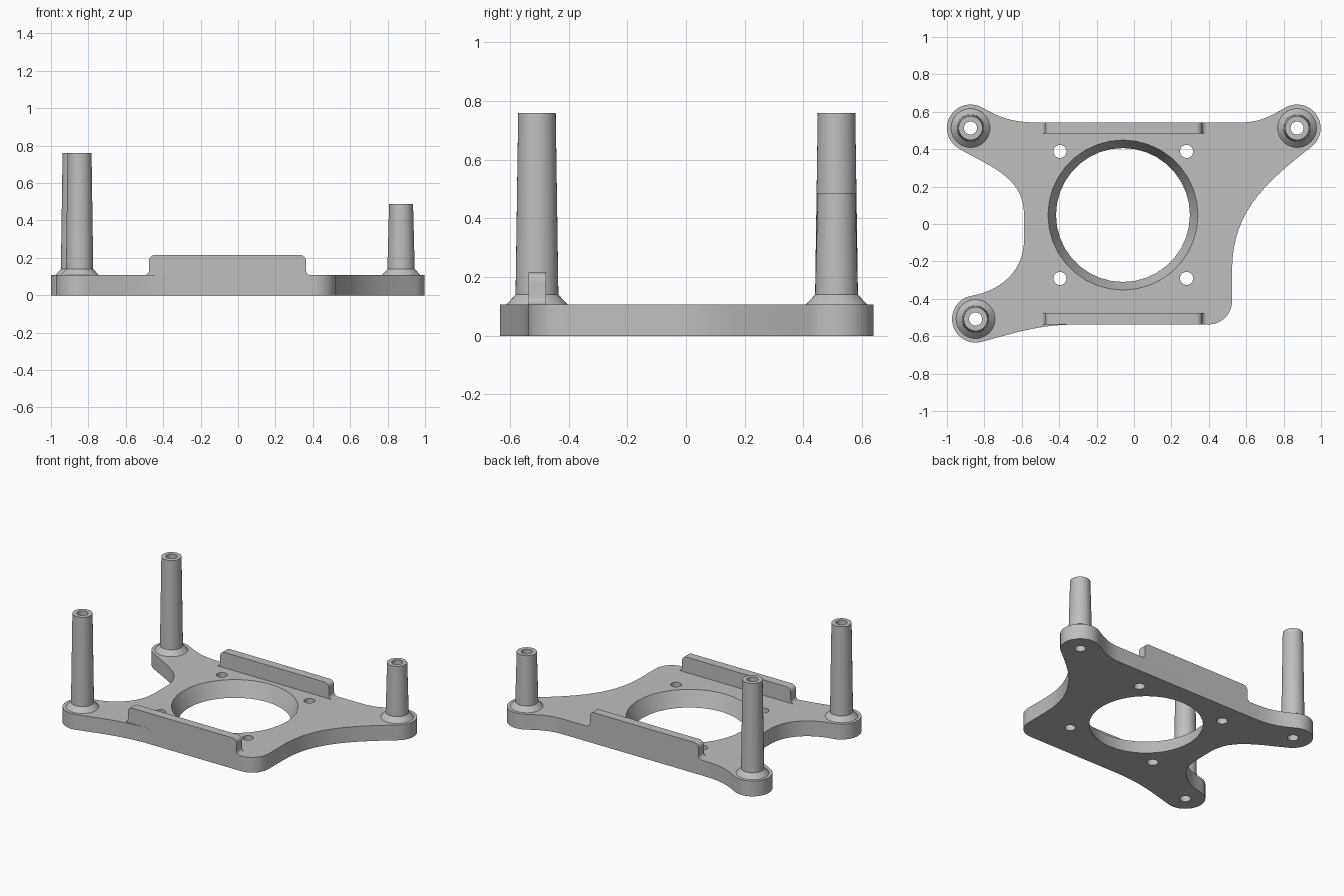
import bpy
import bmesh
from math import sin, cos, radians
from mathutils import Vector
from mathutils.geometry import interpolate_bezier

cube = bpy.data.objects.get("Cube")
if cube:
    bpy.data.objects.remove(cube, do_unlink=True)

grey = bpy.data.materials.new("light grey")
grey.use_nodes = True
COLOUR = (0.52, 0.52, 0.52, 1)
grey.diffuse_color = COLOUR
grey.node_tree.nodes["Principled BSDF"].inputs["Base Color"].default_value = COLOUR

PLATE = 0.107   # plate thickness
BORE = 0.035    # radius of all screw holes
LOBE = 0.126    # radius of the rounded arms
# post centre x, y and top height
POSTS = {
    "back_right_post": (-0.874, 0.513, 0.76),
    "front_right_post": (-0.847, -0.508, 0.76),
    "back_left_post": (0.872, 0.513, 0.487),
}


def finish(name, bm):
    bmesh.ops.recalc_face_normals(bm, faces=bm.faces)
    mesh = bpy.data.meshes.new(name)
    bm.to_mesh(mesh)
    bm.free()
    mesh.materials.append(grey)
    obj = bpy.data.objects.new(name, mesh)
    bpy.context.collection.objects.link(obj)
    return obj


def activate(obj):
    bpy.ops.object.select_all(action="DESELECT")
    obj.select_set(True)
    bpy.context.view_layer.objects.active = obj


def smooth(obj):
    activate(obj)
    bpy.ops.object.shade_smooth_by_angle(angle=radians(30))


def prism(name, points, direction):
    """Extrude a closed outline along a direction."""
    bm = bmesh.new()
    face = bm.faces.new([bm.verts.new(p) for p in points])
    ext = bmesh.ops.extrude_face_region(bm, geom=[face])["geom"]
    verts = [v for v in ext if isinstance(v, bmesh.types.BMVert)]
    bmesh.ops.translate(bm, verts=verts, vec=direction)
    return finish(name, bm)


def lathe(name, profile, x, y, sides=40):
    """Revolve a closed radius/height profile around a vertical axis."""
    bm = bmesh.new()
    rings = []
    for i in range(sides):
        a = radians(360 * i / sides)
        rings.append([bm.verts.new((x + r * cos(a), y + r * sin(a), z)) for r, z in profile])
    n = len(profile)
    for i in range(sides):
        p, q = rings[i], rings[(i + 1) % sides]
        for j in range(n):
            k = (j + 1) % n
            bm.faces.new((p[j], q[j], q[k], p[k]))
    return finish(name, bm)


def arc(x, y, r, start, end, steps):
    """Arc points, each with its clockwise heading."""
    out = []
    for i in range(steps + 1):
        a = radians(start + (end - start) * i / steps)
        out.append((Vector((x + r * cos(a), y + r * sin(a), 0)), Vector((sin(a), -cos(a), 0))))
    return out


def point(x, y, dx, dy):
    return [(Vector((x, y, 0)), Vector((dx, dy, 0)))]


# Plate outline, clockwise: arcs and straight runs joined by tangent curves
ax, ay, _ = POSTS["back_right_post"]
bx, by, _ = POSTS["front_right_post"]
cx, cy, _ = POSTS["back_left_post"]
pieces = [
    arc(ax, ay, LOBE, 240, 60, 20),
    point(-0.51, 0.543, 1, 0) + point(0.567, 0.543, 1, 0),
    arc(cx, cy, LOBE, 120, -52, 20),
    point(0.524, -0.25, 0, -1) + arc(0.40, -0.413, 0.124, 0, -90, 10),
    point(-0.29, -0.537, -1, 0),
    arc(bx, by, LOBE, -75, -260, 20),
    point(-0.588, -0.083, 0, 1) + point(-0.588, 0.05, 0, 1),
]
outline = []
for piece, following in zip(pieces, pieces[1:] + pieces[:1]):
    outline += [p for p, _ in piece]
    (p0, d0), (p1, d1) = piece[-1], following[0]
    reach = 0.4 * (p1 - p0).length
    outline += interpolate_bezier(p0, p0 + d0 * reach, p1 - d1 * reach, p1, 16)[1:-1]
plate = prism("base_plate", outline, (0, 0, PLATE))


def cut(x, y, r_bottom, r_top, sides):
    """Bore a straight or tapered hole through the plate."""
    slope = (r_top - r_bottom) / PLATE
    lo, hi = -0.05, PLATE + 0.05
    bm = bmesh.new()
    bmesh.ops.create_cone(bm, cap_ends=True, segments=sides, depth=hi - lo,
                          radius1=r_bottom + slope * lo, radius2=r_bottom + slope * hi)
    bmesh.ops.translate(bm, verts=bm.verts, vec=(x, y, (lo + hi) / 2))
    cutter = finish("hole_cutter", bm)
    cutter.hide_render = True
    activate(plate)
    mod = plate.modifiers.new("hole", "BOOLEAN")
    mod.operation = "DIFFERENCE"
    mod.solver = "EXACT"
    mod.object = cutter
    bpy.ops.object.modifier_apply(modifier=mod.name)
    bpy.data.objects.remove(cutter, do_unlink=True)


# Large tapered opening, four screw holes and the post bores
cut(-0.059, 0.048, 0.358, 0.401, 36)
for hx in (-0.396, 0.281):
    for hy in (-0.291, 0.388):
        cut(hx, hy, BORE, BORE, 24)
for px, py, _ in POSTS.values():
    cut(px, py, BORE, BORE, 40)
smooth(plate)

# Hollow tapered posts with a flared foot
for name, (px, py, top) in POSTS.items():
    profile = [(BORE, PLATE), (0.104, PLATE), (0.073, 0.14), (0.064, top), (BORE, top)]
    smooth(lathe(name, profile, px, py))

# Upright rails: concave feet and rounded upper corners
RAIL_TOP, FOOT, CORNER = 0.215, 0.026, 0.032
MIDDLE, HALF = -0.056, 0.42
side = []
for i in range(9):
    a = radians(90 * i / 8)
    side.append((HALF + FOOT - FOOT * sin(a), PLATE + FOOT - FOOT * cos(a)))
for i in range(9):
    a = radians(90 * i / 8)
    side.append((HALF - CORNER + CORNER * cos(a), RAIL_TOP - CORNER + CORNER * sin(a)))
rail = [(MIDDLE + x, z) for x, z in side] + [(MIDDLE - x, z) for x, z in reversed(side)]
for name, y0, y1 in (("back_rail", 0.483, 0.543), ("front_rail", -0.537, -0.477)):
    smooth(prism(name, [(x, y0, z) for x, z in rail], (0, y1 - y0, 0)))
